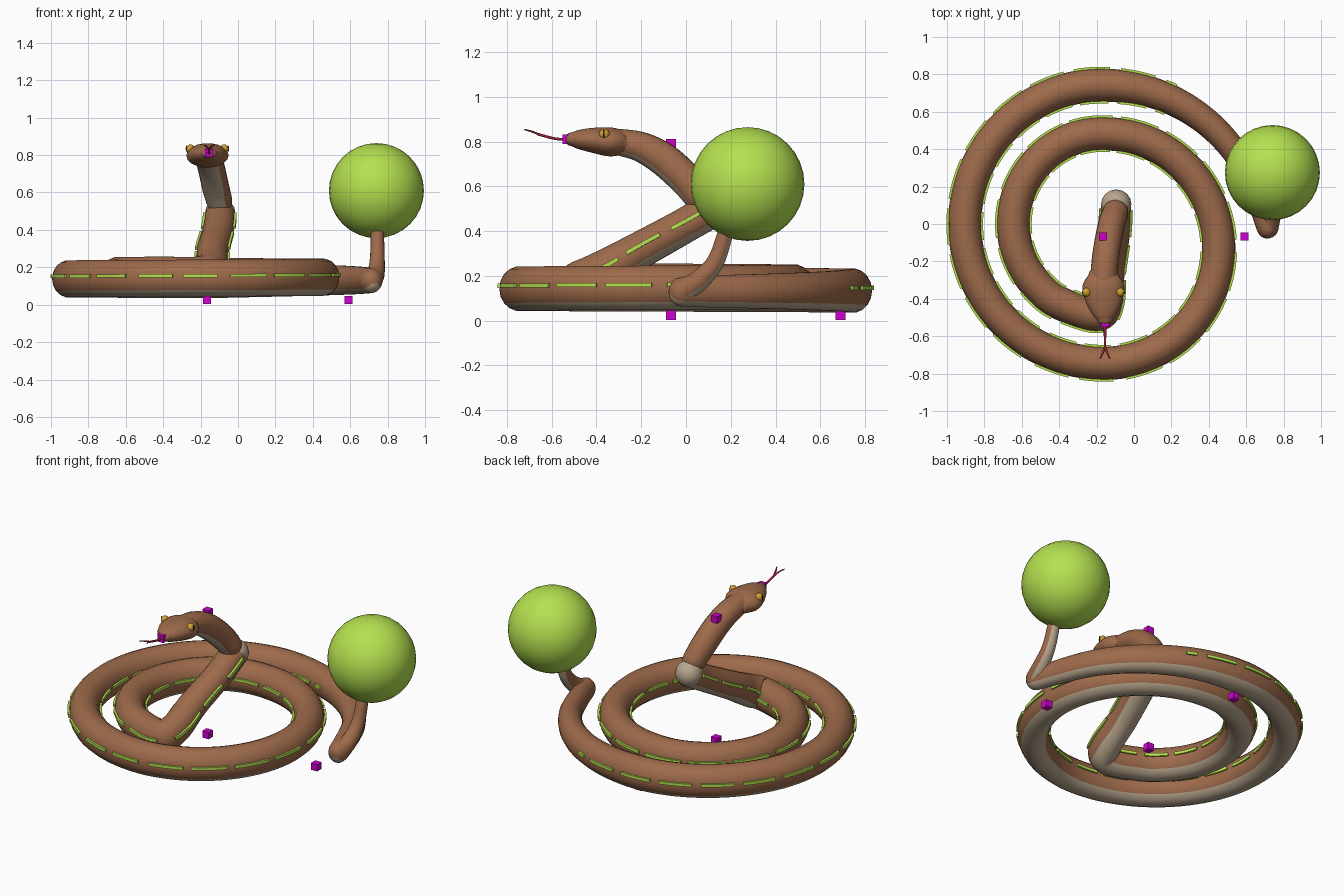
import bpy, bmesh, math
from mathutils import Vector

old = bpy.data.objects.get("Cube")
if old:
    bpy.data.objects.remove(old, do_unlink=True)


def material(name, r, g, b):
    m = bpy.data.materials.new(name)
    m.use_nodes = True
    m.diffuse_color = (r, g, b, 1)
    m.node_tree.nodes["Principled BSDF"].inputs["Base Color"].default_value = (r, g, b, 1)
    return m


BROWN = material("brown_skin", .34, .145, .07)
BEIGE = material("beige_belly", .48, .38, .27)
GREEN = material("lime_green", .46, .75, .08)
MAGENTA = material("magenta", .62, 0, .62)
GOLD = material("gold_eye", .62, .35, .03)
RED = material("dark_red", .34, .02, .04)
BLACK = material("black_pupil", .01, .01, .01)
SIDES = 18


def finish(bm, name, mats, smooth=True):
    bmesh.ops.recalc_face_normals(bm, faces=bm.faces)
    me = bpy.data.meshes.new(name)
    bm.to_mesh(me)
    bm.free()
    for m in mats:
        me.materials.append(m)
    for p in me.polygons:
        p.use_smooth = smooth
    ob = bpy.data.objects.new(name, me)
    bpy.context.collection.objects.link(ob)
    return ob


def sample(ctrl, n=8):
    """Smooth curve through control rows of x, y, z, half width, half height."""
    c = [Vector(r) for r in ctrl]
    c = [2 * c[0] - c[1]] + c + [2 * c[-1] - c[-2]]
    out = []
    for a, b, d, e in zip(c, c[1:], c[2:], c[3:]):
        for i in range(n):
            t = i / n
            out.append(.5 * (2 * b + (d - a) * t + (2 * a - 5 * b + 4 * d - e) * t ** 2
                             + (3 * b - a - 3 * d + e) * t ** 3))
    return out + [c[-2]]


def frames(rows):
    """Centre, tangent, side, up and radii for every sample."""
    pos = [Vector(r[:3]) for r in rows]
    res = []
    for i, r in enumerate(rows):
        t = (pos[min(i + 1, len(pos) - 1)] - pos[max(i - 1, 0)]).normalized()
        side = t.cross(Vector((0, 0, 1))).normalized()
        res.append((pos[i], t, side, side.cross(t), r[3], r[4]))
    return res


def tube(name, rows, mats):
    """Round-capped tube; the lower columns take the last material."""
    fr = frames(rows)

    def cap(f, sign):
        p, t, s, u, a, b = f
        return [(p + t * sign * min(a, b) * math.sin(k), t, s, u,
                 a * math.cos(k), b * math.cos(k)) for k in (.4, .75, 1.05, 1.35)]

    bm = bmesh.new()
    rings = []
    for p, t, s, u, a, b in cap(fr[0], -1)[::-1] + fr + cap(fr[-1], 1):
        ring = []
        for j in range(SIDES):
            k = math.radians(-100 + 20 * j)
            ring.append(bm.verts.new(p + s * a * math.cos(k) + u * b * math.sin(k)))
        rings.append(ring)
    for r, q in zip(rings, rings[1:]):
        for j in range(SIDES):
            f = bm.faces.new((r[j], r[(j + 1) % SIDES], q[(j + 1) % SIDES], q[j]))
            if min(j, SIDES - j) <= 2:
                f.material_index = len(mats) - 1
    bm.faces.new(rings[0])
    bm.faces.new(rings[-1])
    return finish(bm, name, mats)


def ball(name, loc, scale, mat, seg=16):
    bm = bmesh.new()
    bmesh.ops.create_uvsphere(bm, u_segments=seg, v_segments=seg // 2, radius=1)
    ob = finish(bm, name, [mat])
    ob.location, ob.scale = loc, scale
    return ob


# Body: raised lower neck, a spiral of half circles that widens outward, tail end
CX = -.16
neck = [(-.095, .10, .485, .08, .08), (-.105, -.05, .40, .083, .08),
        (-.135, -.25, .29, .085, .085), (-.145, -.41, .20, .087, .095),
        (-.2, -.487, .16, .088, .1)]
spiral = []
for h, (cy, r) in enumerate([(0, .485), (-.13, .613), (0, .745), (-.12, .862)]):
    for k in range(2 if h == 0 else 0, 6 if h == 3 else 12):
        ang = math.radians(-90 - 180 * h - 15 * k)
        thin = .028 * k / 5 if h == 3 else 0
        spiral.append((CX + r * math.cos(ang), cy + r * math.sin(ang),
                       .16 - .035 * (h + k / 12) / 4, .089 - thin, .1 - thin))
tail = [(.714, -.02, .128, .058, .066)]
body = sample(neck + spiral + tail)
tube("coiled_body", body, [BROWN, BEIGE])
ball("neck_bend", (-.095, .105, .49), (.081, .08, .08), BEIGE)

# Upper neck, bending forward to the head
tube("upper_neck", sample([
    (-.1, .06, .555, .07, .07), (-.12, 0, .63, .072, .075), (-.14, -.1, .72, .072, .075),
    (-.155, -.2, .775, .072, .068), (-.163, -.3, .798, .07, .06)]), [BROWN, BEIGE])

# Tail stem rising to the ball
tube("tail_stem", sample([
    (.718, -.02, .13, .055, .058), (.738, .05, .172, .047, .048),
    (.745, .13, .26, .039, .04), (.745, .18, .4, .035, .035)]), [BROWN, BEIGE])
ball("tail_ball", (.74, .275, .61), (.254,) * 3, GREEN, 32)

# Head
tube("head", sample([
    (-.165, -.27, .79, .078, .05), (-.164, -.31, .796, .105, .062),
    (-.163, -.35, .799, .113, .065), (-.16, -.42, .806, .095, .056),
    (-.157, -.48, .809, .066, .043), (-.155, -.51, .81, .043, .031)], 5), [BROWN])
for side, label in ((1, "left"), (-1, "right")):
    ball(label + "_eye", (-.164 + side * .09, -.365, .833), (.024,) * 3, GOLD)
    ball(label + "_pupil", (-.164 + side * .111, -.367, .835), (.005, .005, .017), BLACK, 8)

# Forked tongue
tube("tongue", sample([
    (-.155, -.52, .81, .008, .007), (-.155, -.58, .812, .007, .006),
    (-.155, -.66, .832, .006, .006)], 4), [RED])
for side, label in ((1, "left"), (-1, "right")):
    tube(label + "_tongue_fork", sample([
        (-.155, -.655, .831, .006, .005),
        (-.155 + side * .012, -.69, .845, .005, .004),
        (-.155 + side * .026, -.72, .853, .003, .003)], 4), [RED])

# Dashed side stripes along the body, ending before the tail
PERIOD, DASH = .225, .198
dashes = {}
travel = 0
fr = frames(body)
for prev, f in zip(fr, fr[1:]):
    travel += (f[0] - prev[0]).length
    if f[4] > .0795 and f[4] + f[5] > .155 and travel % PERIOD < DASH:
        dashes.setdefault(int(travel / PERIOD), []).append(f)
bm = bmesh.new()
for run in dashes.values():
    if len(run) < 2:
        continue
    for sign in (1, -1):
        rings = [[bm.verts.new(p + s * sign * (a + o) + u * h)
                  for o, h in ((-.01, .004), (.009, .004), (.009, .022), (-.01, .022))]
                 for p, t, s, u, a, b in run]
        for r, q in zip(rings, rings[1:]):
            for j in range(4):
                bm.faces.new((r[j], r[(j + 1) % 4], q[(j + 1) % 4], q[j]))
        bm.faces.new(rings[0])
        bm.faces.new(rings[-1])
finish(bm, "side_stripes", [GREEN], False)

# Small marker cubes
for name, loc in (("neck_cube", (-.165, -.067, .79)), ("nose_cube", (-.155, -.53, .81)),
                  ("centre_cube", (-.165, -.067, .024)), ("left_cube", (.592, -.067, .024)),
                  ("back_cube", (-.165, .69, .024))):
    bm = bmesh.new()
    bmesh.ops.create_cube(bm, size=.043)
    finish(bm, name, [MAGENTA], False).location = loc
